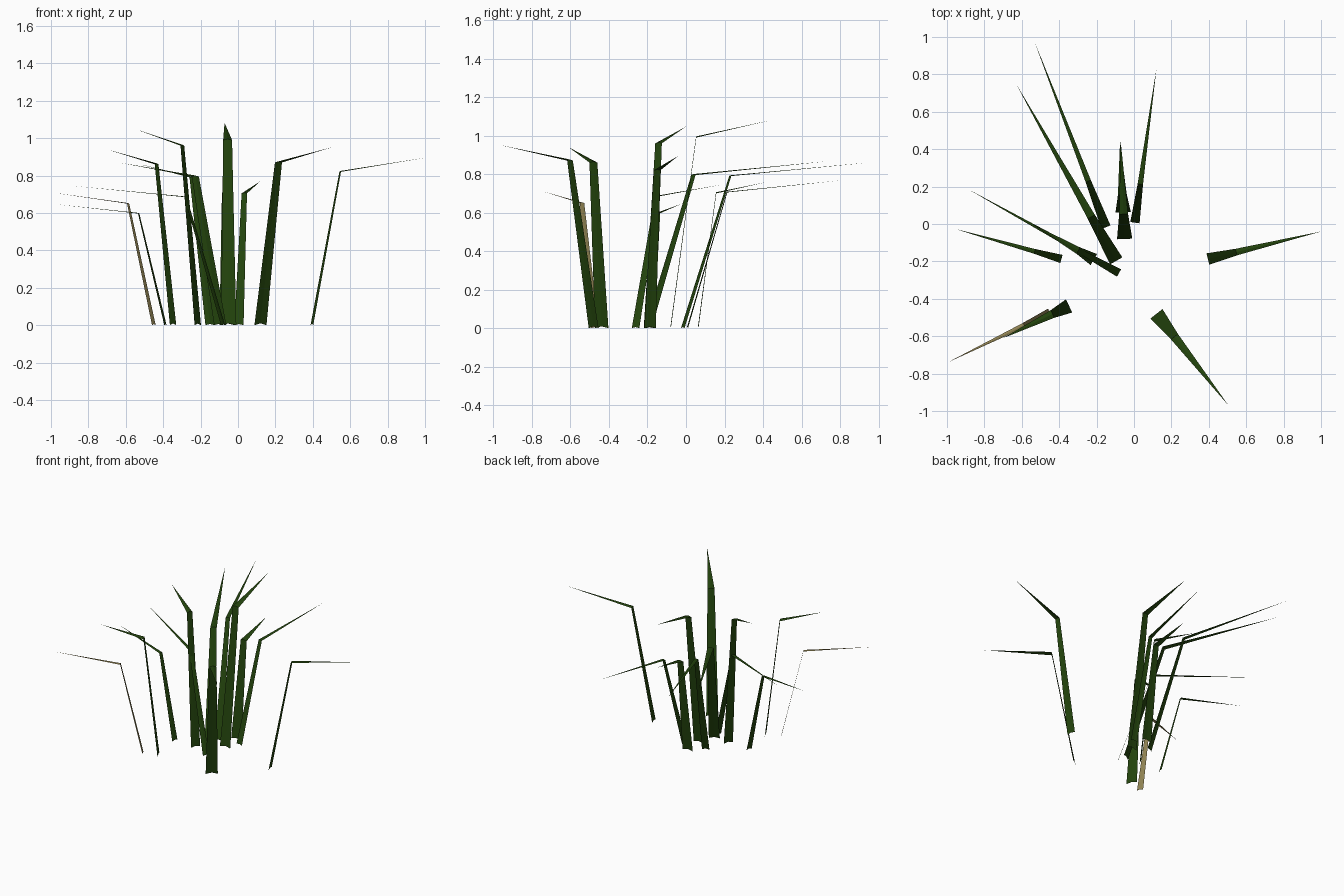
import bpy
from mathutils import Vector


def material(name, rgb):
    m = bpy.data.materials.new(name)
    m.diffuse_color = (*rgb, 1)
    return m


green = material("dark green", (0.017, 0.058, 0.004))
tan = material("dry tan", (0.29, 0.235, 0.09))

# Each blade: base (x, y), tip (x, y, z), knee height, base width
BLADES = [
    ((0.395, -0.187), (1.00, -0.04), 0.895, 0.82, 0.062, green),
    ((0.12, -0.48), (0.505, -0.97), 0.952, 0.87, 0.082, green),
    ((-0.45, -0.473), (-1.00, -0.742), 0.71, 0.65, 0.045, tan),
    ((-0.347, -0.438), (-0.70, -0.61), 0.94, 0.86, 0.078, green),
    ((-0.388, -0.187), (-0.96, -0.025), 0.645, 0.597, 0.045, green),
    ((-0.08, -0.262), (-0.885, 0.185), 0.745, 0.685, 0.045, green),
    ((-0.215, -0.19), (-0.545, 0.0), 1.047, 0.96, 0.068, green),
    ((-0.095, -0.197), (-0.628, 0.745), 0.868, 0.795, 0.075, green),
    ((-0.15, -0.017), (-0.53, 0.97), 0.862, 0.79, 0.052, green),
    ((0.005, 0.007), (0.12, 0.83), 0.77, 0.705, 0.05, green),
    ((-0.05, -0.08), (-0.072, 0.45), 1.082, 0.99, 0.082, green),
    ((-0.058, 0.063), (-0.075, 0.435), 0.762, 0.70, 0.082, green),
]


def blade(i, base, tip, tip_z, knee_z, width, mat):
    """A creased sheet: upright stalk, sharp knee, pointed outer leaf."""
    b, t = Vector((*base, 0)), Vector((*tip, tip_z))
    knee = b.lerp(t, 0.25)
    knee.z = knee_z
    flat = Vector((t.x - b.x, t.y - b.y, 0)).normalized()
    side = Vector((-flat.y, flat.x, 0)) * width / 2
    rise = Vector((0, 0, width * 0.12))          # raised centre crease
    verts = [b - side, b + rise, b + side,
             knee - side * 0.58, knee + rise * 0.6, knee + side * 0.58, t]
    faces = [(0, 1, 4, 3), (1, 2, 5, 4), (3, 4, 6), (4, 5, 6)]
    me = bpy.data.meshes.new(f"grass_blade_{i}")
    me.from_pydata(verts, [], faces)
    me.materials.append(mat)
    bpy.context.collection.objects.link(bpy.data.objects.new(me.name, me))


for i, spec in enumerate(BLADES, 1):
    blade(i, *spec)
